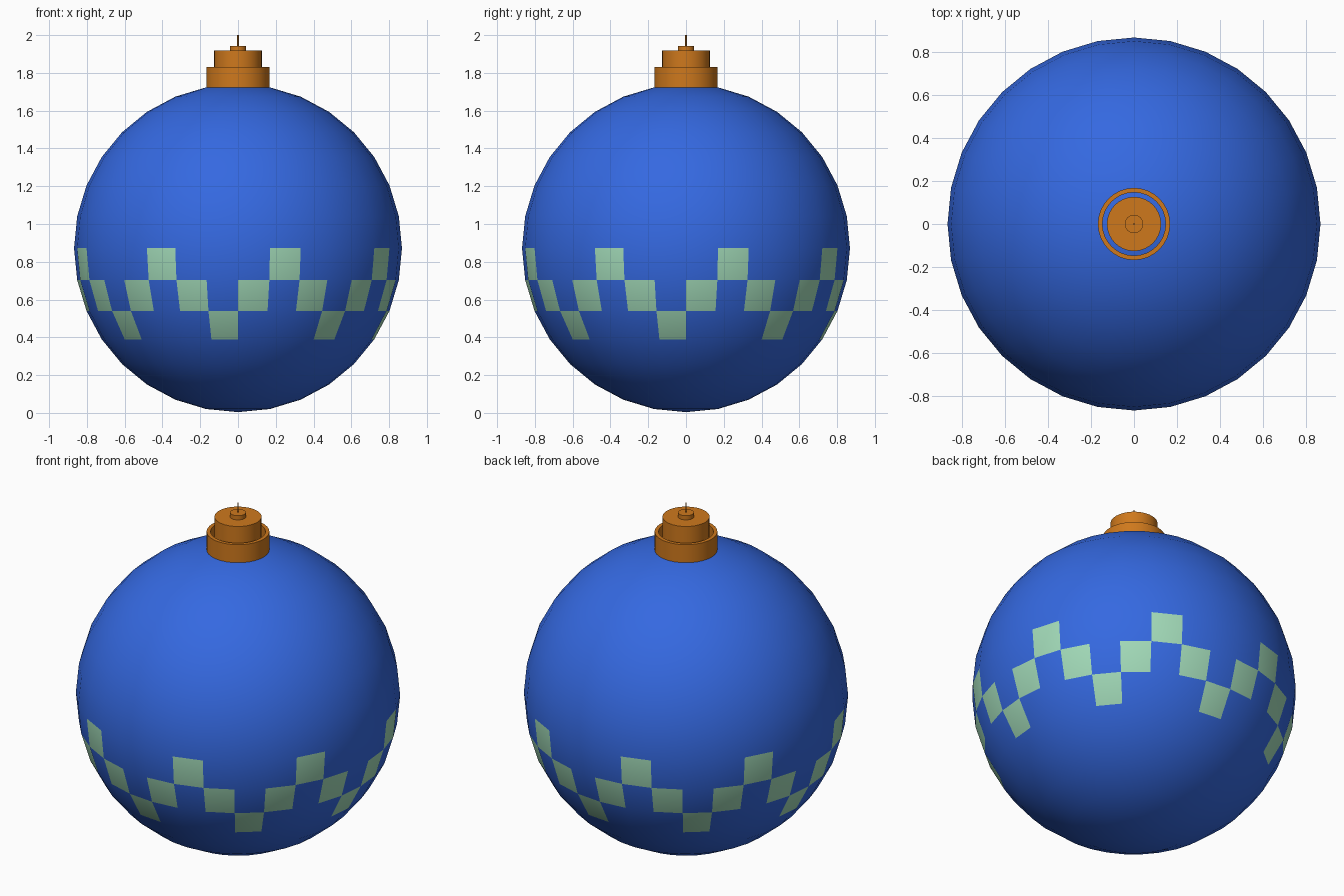
import bpy, bmesh, math

if "Cube" in bpy.data.objects:
    bpy.data.objects.remove(bpy.data.objects["Cube"])

SEG, RINGS, R, CZ = 32, 16, 0.868, 0.872
STEP = math.tau / SEG


def material(name, rgb):
    m = bpy.data.materials.new(name)
    m.diffuse_color = (*rgb, 1)
    m.use_nodes = True
    m.node_tree.nodes["Principled BSDF"].inputs["Base Color"].default_value = m.diffuse_color
    return m


blue = material("blue", (0.035, 0.14, 0.75))
green = material("pale_green", (0.36, 0.70, 0.48))
copper = material("copper", (0.62, 0.19, 0.012))


def finish(name, bm, mats, smooth=True):
    mesh = bpy.data.meshes.new(name)
    bm.normal_update()
    bm.to_mesh(mesh)
    bm.free()
    for m in mats:
        mesh.materials.append(m)
    ob = bpy.data.objects.new(name, mesh)
    bpy.context.collection.objects.link(ob)
    if smooth:
        mesh.shade_smooth()
        mesh.set_sharp_from_angle(angle=math.radians(30))
    return ob


def lathe(name, profile):
    """Revolve (radius, z) points around the z axis; radius 0 closes the end."""
    bm = bmesh.new()
    verts = [bm.verts.new((r, 0, z)) for r, z in profile]
    edges = [bm.edges.new(p) for p in zip(verts, verts[1:])]
    bmesh.ops.spin(bm, geom=verts + edges, cent=(0, 0, 0), axis=(0, 0, 1),
                   angle=math.tau, steps=SEG)
    bmesh.ops.remove_doubles(bm, verts=bm.verts[:], dist=1e-4)
    bmesh.ops.recalc_face_normals(bm, faces=bm.faces[:])
    return finish(name, bm, [copper])


# Glass ball with a zigzag of pale faces below the equator
bm = bmesh.new()
bmesh.ops.create_uvsphere(bm, u_segments=SEG, v_segments=RINGS, radius=R)
for f in bm.faces:
    c = f.calc_center_median()
    k = math.floor(math.atan2(c.x, -c.y) / STEP) % 4
    row = math.floor(math.atan2(-c.z, math.hypot(c.x, c.y)) / STEP)
    if (row, k) in {(0, 1), (1, 0), (1, 2), (2, 3)}:
        f.material_index = 1
bmesh.ops.translate(bm, verts=bm.verts[:], vec=(0, 0, CZ))
finish("ball", bm, [blue, green])

# Metal collar: an open ring around the neck
lathe("collar", [(0.147, 1.71), (0.168, 1.71), (0.168, 1.83), (0.147, 1.83), (0.147, 1.71)])

# Cap, knob and hanging wire
lathe("cap", [(0, 1.71), (0.126, 1.71), (0.126, 1.918), (0, 1.918)])
lathe("knob", [(0, 1.915), (0.043, 1.915), (0.043, 1.943), (0, 1.943)])
lathe("hanging_wire", [(0, 1.94), (0.004, 1.94), (0.004, 2.0), (0, 2.0)])
